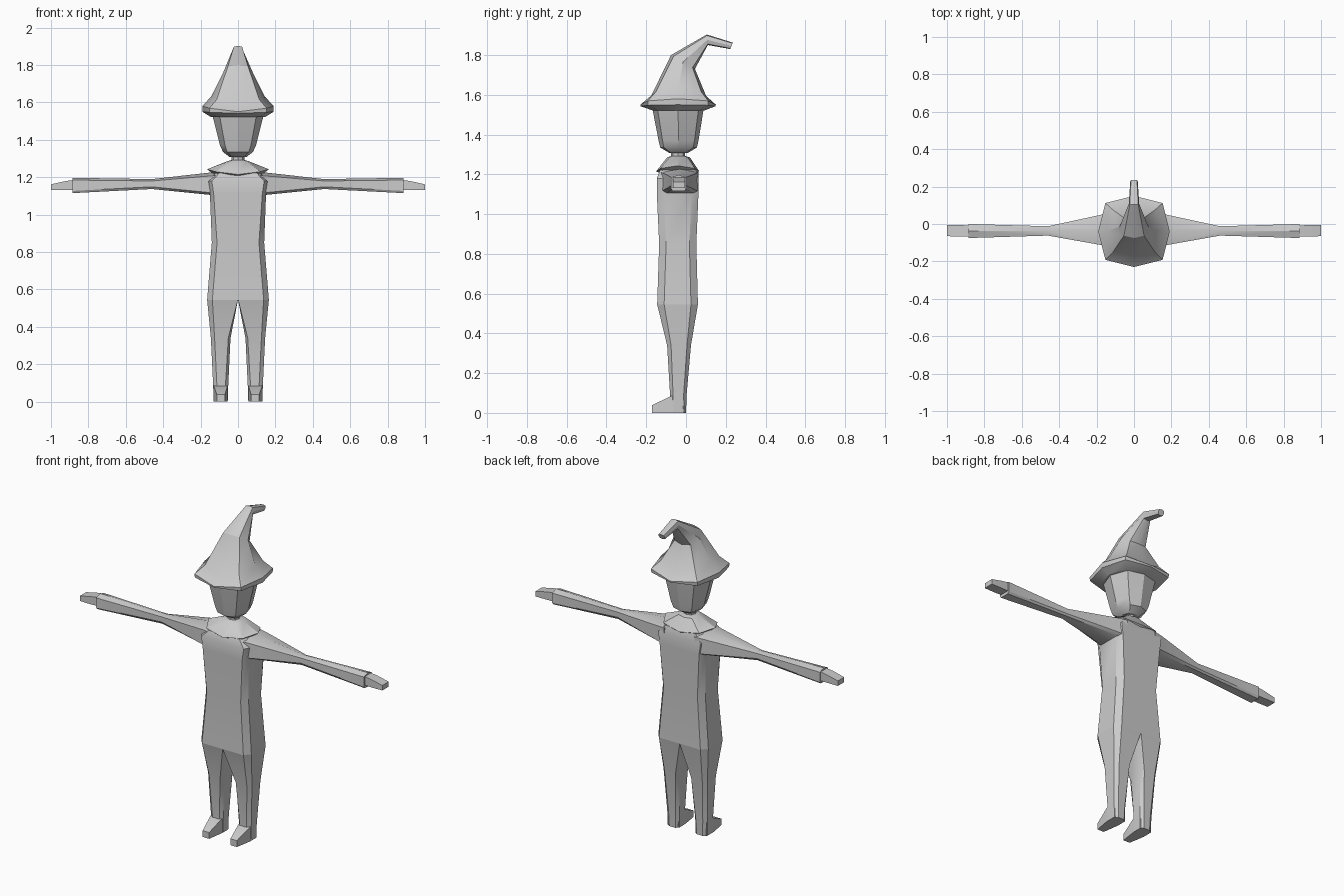
import bpy, bmesh, math

if "Cube" in bpy.data.objects:
    bpy.data.objects.remove(bpy.data.objects["Cube"])

grey = bpy.data.materials.new("plain_grey")
grey.diffuse_color = (0.6, 0.6, 0.6, 1)
grey.use_nodes = True
grey.node_tree.nodes["Principled BSDF"].inputs["Base Color"].default_value = grey.diffuse_color


def loft(name, rings, mirror=False):
    """Skin a list of equal-length rings and cap both ends."""
    bm = bmesh.new()
    rows = [[bm.verts.new(p) for p in r] for r in rings]
    n = len(rows[0])
    for a, b in zip(rows, rows[1:]):
        for i in range(n):
            j = (i + 1) % n
            bm.faces.new((a[i], a[j], b[j], b[i]))
    bm.faces.new(rows[0])
    bm.faces.new(rows[-1])
    bmesh.ops.remove_doubles(bm, verts=bm.verts, dist=1e-4)
    bmesh.ops.recalc_face_normals(bm, faces=bm.faces)
    me = bpy.data.meshes.new(name)
    bm.to_mesh(me)
    bm.free()
    me.materials.append(grey)
    ob = bpy.data.objects.new(name, me)
    bpy.context.collection.objects.link(ob)
    bpy.ops.object.select_all(action='DESELECT')
    ob.select_set(True)
    bpy.context.view_layer.objects.active = ob
    bpy.ops.object.shade_smooth_by_angle(angle=math.radians(30))
    if mirror:
        ob.modifiers.new("mirror", 'MIRROR').use_mirror_merge = False
    return ob


def octo(front, back, hw, lift=0.0, dx=0.8, dy=0.8):
    """Eight-point ring between a front and a back (y, z) point."""
    pts = []
    for u, v in ((0, -1), (dx, -dy), (1, 0), (dx, dy),
                 (0, 1), (-dx, dy), (-1, 0), (-dx, -dy)):
        y = (front[0] + back[0]) / 2 + v * (back[0] - front[0]) / 2
        z = (front[1] + back[1]) / 2 + v * (back[1] - front[1]) / 2
        pts.append((u * hw, y, z + lift * u * u))
    return pts


def flat(y0, y1, z, hw, **kw):
    return octo((y0, z), (y1, z), hw, **kw)


def cham(x0, x1, y0, y1, z, ci, co, cy):
    """Box ring with chamfered corners (ci inner, co outer)."""
    return [(x0 + ci, y0, z), (x1 - co, y0, z), (x1, y0 + cy, z), (x1, y1 - cy, z),
            (x1 - co, y1, z), (x0 + ci, y1, z), (x0, y1 - cy, z), (x0, y0 + cy, z)]


def arm_ring(x, y0, y1, z0, z1, peak):
    """Flat-bottomed ring with a ridge on top."""
    c = 0.12 * (y1 - y0)
    return [(x, y0 + c, z0), (x, y0, z0 + 0.012), (x, y0, z1 - peak),
            (x, (y0 + y1) / 2, z1), (x, y1, z1 - peak), (x, y1, z0 + 0.012),
            (x, y1 - c, z0)]


def box_ring_x(x, y0, y1, z0, z1):
    return [(x, y0, z0), (x, y1, z0), (x, y1, z1), (x, y0, z1)]


def box_ring_y(y, x0, x1, z0, z1):
    return [(x0, y, z0), (x1, y, z0), (x1, y, z1), (x0, y, z1)]


# Torso
loft("torso", [cham(-w, w, y0, y1, z, c, c, 0.035) for w, y0, y1, z, c in (
    (0.165, -0.145, 0.06, 0.545, 0.028), (0.14, -0.135, 0.052, 0.85, 0.028),
    (0.15, -0.147, 0.063, 1.11, 0.02), (0.16, -0.147, 0.063, 1.18, 0.02),
    (0.12, -0.13, 0.05, 1.222, 0.02))])

# Legs and feet
loft("leg", [
    cham(0, 0.165, -0.145, 0.06, 0.545, 0, 0.028, 0.035),
    cham(0.04, 0.145, -0.095, 0.025, 0.34, 0.012, 0.02, 0.02),
    cham(0.052, 0.133, -0.08, 0.003, 0.09, 0.015, 0.02, 0.015),
    cham(0.055, 0.13, -0.08, 0.0, 0.0, 0.015, 0.02, 0.015)], mirror=True)
loft("foot", [
    box_ring_y(-0.01, 0.056, 0.13, 0, 0.09),
    box_ring_y(-0.075, 0.056, 0.13, 0, 0.085),
    box_ring_y(-0.172, 0.07, 0.113, 0, 0.038)], mirror=True)

# Arms and hands
loft("arm", [
    arm_ring(0.10, -0.13, 0.063, 1.10, 1.23, 0.02),
    arm_ring(0.15, -0.117, 0.055, 1.106, 1.225, 0.018),
    arm_ring(0.46, -0.062, -0.012, 1.137, 1.19, 0.01),
    arm_ring(0.885, -0.075, 0.0, 1.115, 1.197, 0.012)], mirror=True)
loft("hand", [
    box_ring_x(0.87, -0.065, -0.008, 1.133, 1.187),
    box_ring_x(0.93, -0.067, -0.006, 1.132, 1.178),
    box_ring_x(1.0, -0.065, -0.006, 1.132, 1.162)], mirror=True)

# Collar and neck
loft("collar", [
    flat(-0.13, 0.05, 1.205, 0.13, lift=0.01, dx=0.75),
    flat(-0.15, 0.066, 1.215, 0.165, lift=0.028, dx=0.72),
    flat(-0.095, 0.02, 1.285, 0.06, dx=0.75),
    flat(-0.075, -0.005, 1.292, 0.035, dx=0.75)])
loft("neck", [
    flat(-0.075, -0.005, 1.26, 0.035, dx=0.72, dy=0.72),
    flat(-0.075, -0.005, 1.34, 0.033, dx=0.72, dy=0.72)])

# Head
loft("head", [
    flat(-0.085, 0.01, 1.308, 0.045, dx=0.72),
    flat(-0.13, 0.055, 1.335, 0.08, dx=0.72),
    flat(-0.138, 0.063, 1.37, 0.096, dx=0.72),
    flat(-0.17, 0.09, 1.535, 0.138, dx=0.72)])

# Hat with brim and bent tip
loft("hat", [
    flat(-0.17, 0.095, 1.522, 0.145),
    flat(-0.228, 0.148, 1.542, 0.19, lift=0.008),
    flat(-0.23, 0.15, 1.55, 0.191, lift=0.03),
    flat(-0.18, 0.105, 1.585, 0.142, lift=0.048),
    octo((-0.075, 1.80), (0.045, 1.73), 0.077, dx=0.7),
    octo((0.105, 1.903), (0.11, 1.85), 0.028),
    octo((0.236, 1.862), (0.222, 1.83), 0.02)])
